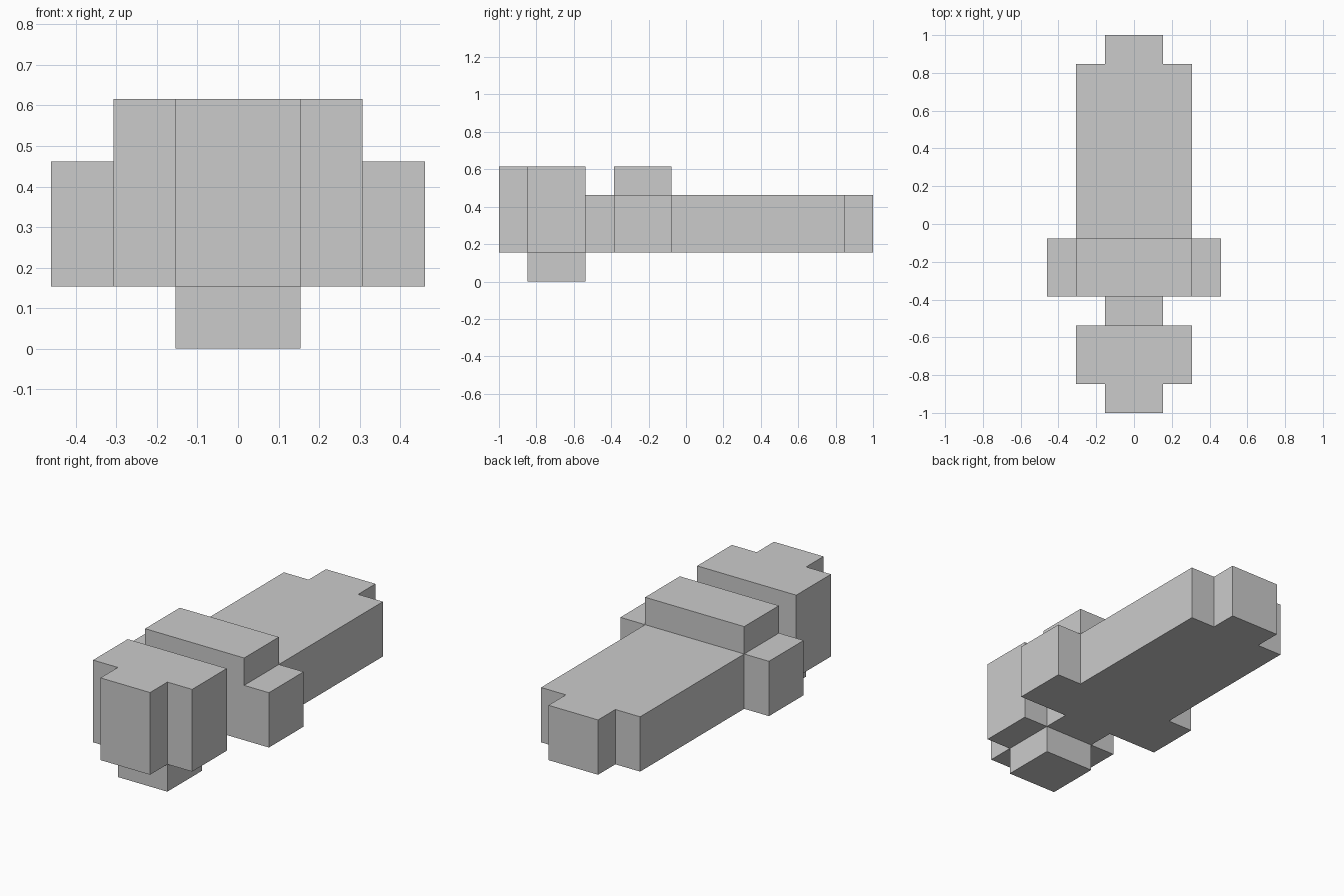
import bpy, bmesh

if "Cube" in bpy.data.objects:
    bpy.data.objects.remove(bpy.data.objects["Cube"])

U = 2 / 13  # the model sits on a regular block grid, 13 blocks long


def extrude_plan(name, half, z0, z1, open_side=None):
    """Mirror a half outline (x, y in blocks) across x = 0 and extrude it from z0 to z1.
    open_side is the normal and offset test of a joint face to leave out."""
    outline = half + [(-x, y) for x, y in reversed(half)]
    bm = bmesh.new()
    base = bm.faces.new([bm.verts.new((x * U, (y - 6.5) * U, z0 * U)) for x, y in outline])
    top = bmesh.ops.extrude_face_region(bm, geom=[base], use_keep_orig=True)
    bmesh.ops.translate(bm, vec=(0, 0, (z1 - z0) * U),
                        verts=[v for v in top["geom"] if isinstance(v, bmesh.types.BMVert)])
    bmesh.ops.recalc_face_normals(bm, faces=bm.faces)
    if open_side:
        bm.normal_update()
        joint = [f for f in bm.faces if open_side(f)]
        bmesh.ops.delete(bm, geom=joint, context='FACES')
    mesh = bpy.data.meshes.new(name)
    bm.to_mesh(mesh)
    bm.free()
    obj = bpy.data.objects.new(name, mesh)
    bpy.context.collection.objects.link(obj)
    return obj


# Head: narrow face in front of a wide block
extrude_plan("head", [(1, 0), (1, 1), (2, 1), (2, 3)], 1, 4)

# Jaw block hanging below the head, open where it joins
extrude_plan("lower_block", [(1, 1), (1, 3)], 0, 1,
             lambda f: f.normal.z > 0.9)

# Neck, shoulders, long body and tail in one outline, open where it joins the head
extrude_plan("body", [(1, 3), (1, 4), (3, 4), (3, 6), (2, 6), (2, 12), (1, 12), (1, 13)], 1, 3,
             lambda f: f.normal.y < -0.9 and f.calc_center_median().y < -3.3 * U)

# Raised hump across the shoulders, open underneath
extrude_plan("shoulder_hump", [(2, 4), (2, 6)], 3, 4,
             lambda f: f.normal.z < -0.9)
